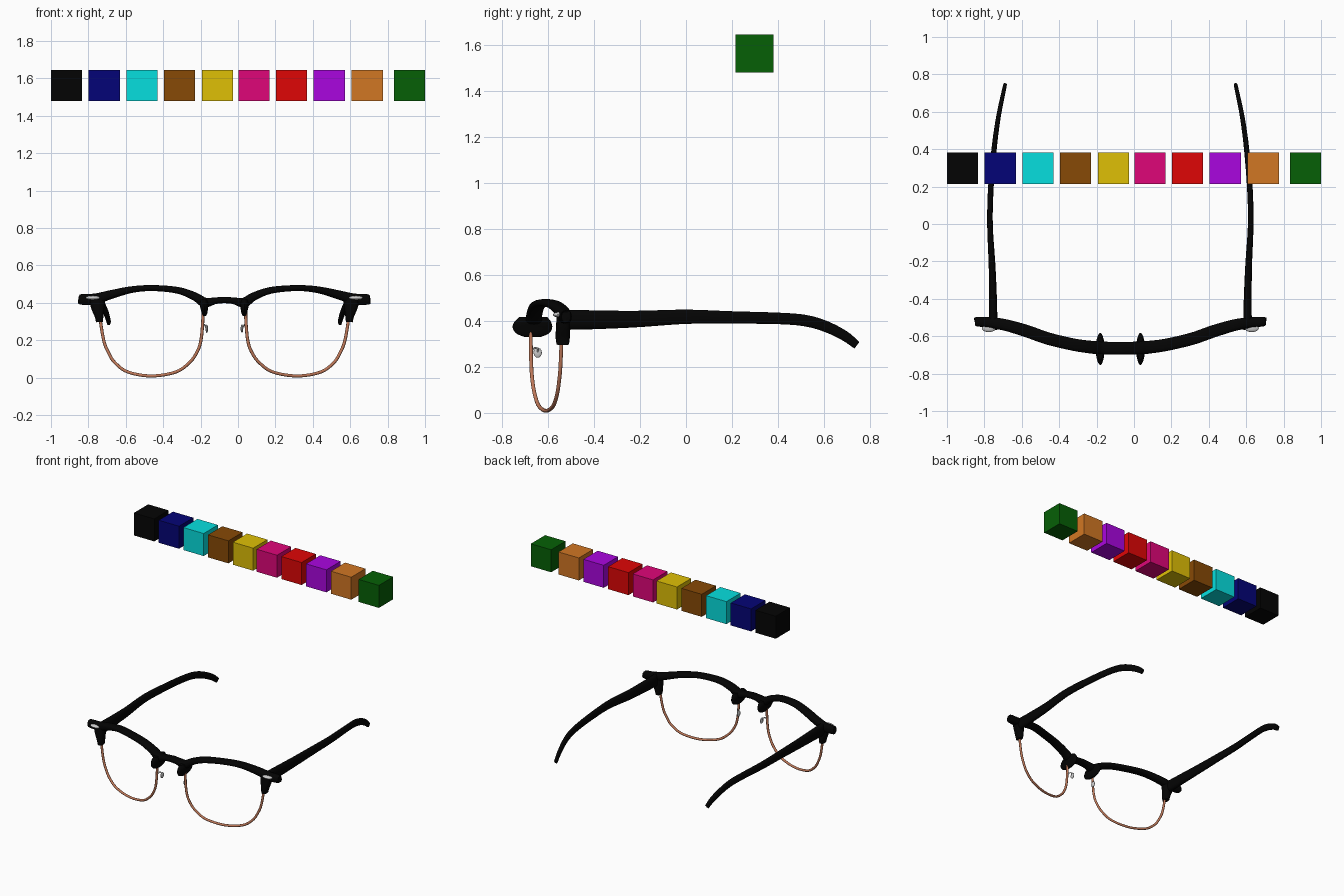
import bpy, bmesh, math
from mathutils import Vector

if "Cube" in bpy.data.objects:
    bpy.data.objects.remove(bpy.data.objects["Cube"])

CX = -0.073  # middle of the glasses


def material(name, rgb):
    m = bpy.data.materials.new(name)
    m.diffuse_color = [(c / 255) ** 2.2 for c in rgb] + [1]
    m.use_nodes = True
    m.node_tree.nodes["Principled BSDF"].inputs["Base Color"].default_value = m.diffuse_color
    return m


def finish(name, bm, mat, smooth=True):
    bmesh.ops.recalc_face_normals(bm, faces=bm.faces)
    me = bpy.data.meshes.new(name)
    bm.to_mesh(me)
    bm.free()
    ob = bpy.data.objects.new(name, me)
    bpy.context.collection.objects.link(ob)
    if mat:
        me.materials.append(mat)
    if smooth:
        bpy.ops.object.select_all(action='DESELECT')
        ob.select_set(True)
        bpy.context.view_layer.objects.active = ob
        bpy.ops.object.shade_smooth_by_angle(angle=math.radians(45))
    return ob


def spline(pts, n):
    # Catmull-Rom through rows of any width
    p = [Vector(q) for q in pts]
    p = [2 * p[0] - p[1]] + p + [2 * p[-1] - p[-2]]
    out = []
    for i in range(1, len(p) - 2):
        a, b, c, d = p[i - 1:i + 3]
        for k in range(n):
            t = k / n
            out.append(0.5 * (2 * b + (c - a) * t + (2 * a - 5 * b + 4 * c - d) * t * t
                              + (3 * b - a - 3 * c + d) * t ** 3))
    return out + [p[-2]]


def loft(name, rows, mat, n=6, sides=20, power=2.6, side_axis=None):
    # rows: x, y, z, half width, half height
    rows = spline(rows, n)
    pos = [Vector(r[:3]) for r in rows]
    bm = bmesh.new()
    rings = []
    for i, r in enumerate(rows):
        t = (pos[min(i + 1, len(pos) - 1)] - pos[max(i - 1, 0)]).normalized()
        side = Vector(side_axis) if side_axis else t.cross(Vector((0, 0, 1))).normalized()
        up = side.cross(t).normalized()
        ring = []
        for k in range(sides):
            a = 2 * math.pi * k / sides
            c, s = math.cos(a), math.sin(a)
            u = math.copysign(abs(c) ** (2 / power), c) * r[3]
            v = math.copysign(abs(s) ** (2 / power), s) * r[4]
            ring.append(bm.verts.new(pos[i] + side * u + up * v))
        rings.append(ring)
    for a, b in zip(rings, rings[1:]):
        for k in range(sides):
            j = (k + 1) % sides
            bm.faces.new((a[k], a[j], b[j], b[k]))
    bm.faces.new(rings[0])
    bm.faces.new(rings[-1])
    return finish(name, bm, mat)


def ellipsoid(name, loc, radii, mat):
    bm = bmesh.new()
    bmesh.ops.create_uvsphere(bm, u_segments=20, v_segments=12, radius=1)
    bmesh.ops.scale(bm, vec=radii, verts=bm.verts)
    bmesh.ops.translate(bm, vec=loc, verts=bm.verts)
    return finish(name, bm, mat)


black = material("black", (12, 12, 12))
copper = material("copper", (190, 120, 90))
silver = material("silver", (190, 190, 190))

# brow bar: half profile mirrored across the bridge
half = [(0.05, -0.664, 0.411, 0.033, 0.018), (0.105, -0.662, 0.402, 0.036, 0.026),
        (0.16, -0.658, 0.435, 0.034, 0.022), (0.25, -0.645, 0.467, 0.033, 0.018),
        (0.385, -0.613, 0.479, 0.033, 0.016), (0.5, -0.573, 0.470, 0.033, 0.018),
        (0.61, -0.541, 0.443, 0.031, 0.024), (0.69, -0.528, 0.421, 0.029, 0.029),
        (0.765, -0.522, 0.418, 0.025, 0.028), (0.778, -0.522, 0.418, 0.019, 0.021)]
rows = [(CX - r[0], *r[1:]) for r in reversed(half)]
rows += [(CX, -0.664, 0.415, 0.033, 0.017)] + [(CX + r[0], *r[1:]) for r in half]
loft("brow_bar", rows, black)

for s, label in ((-1, "left"), (1, "right")):
    def X(u):
        return CX + s * u

    # flared nose tab under the brow
    loft(label + "_nose_tab",
         [(X(0.108), -0.664, 0.418, 0.06, 0.018), (X(0.108), -0.667, 0.395, 0.08, 0.024),
          (X(0.107), -0.668, 0.37, 0.086, 0.02), (X(0.106), -0.667, 0.345, 0.07, 0.015),
          (X(0.106), -0.667, 0.33, 0.035, 0.008)],
         black, power=2, side_axis=(0, 1, 0))
    # outer tab holding the rim
    loft(label + "_end_tab",
         [(X(0.68), -0.532, 0.43, 0.03, 0.045), (X(0.677), -0.534, 0.38, 0.031, 0.037),
          (X(0.67), -0.536, 0.33, 0.031, 0.024), (X(0.668), -0.536, 0.297, 0.027, 0.018)],
         black, side_axis=(0, 1, 0))
    # temple arm
    loft(label + "_temple",
         [(X(0.68), -0.53, 0.405, 0.023, 0.044), (X(0.681), -0.4, 0.405, 0.021, 0.041),
          (X(0.686), -0.22, 0.408, 0.018, 0.036), (X(0.697), 0, 0.418, 0.015, 0.031),
          (X(0.692), 0.2, 0.415, 0.015, 0.027), (X(0.675), 0.4, 0.411, 0.014, 0.025),
          (X(0.66), 0.52, 0.401, 0.013, 0.025), (X(0.645), 0.61, 0.375, 0.012, 0.024),
          (X(0.628), 0.69, 0.335, 0.011, 0.022), (X(0.617), 0.742, 0.295, 0.01, 0.018)],
         black)
    # wire rim
    rim = [(0.115, 0.39), (0.115, 0.31), (0.125, 0.2), (0.147, 0.135), (0.187, 0.08),
           (0.26, 0.03), (0.39, 0.009), (0.515, 0.03), (0.585, 0.08), (0.62, 0.135),
           (0.645, 0.2), (0.665, 0.32), (0.668, 0.37)]
    loft(label + "_rim",
         [(X(u), -0.675 + (u - 0.115) * 0.243, z, 0.0085, 0.0085) for u, z in rim],
         copper, sides=10, power=2, side_axis=(-s * 0.236, 0.972, 0))
    # nose pad and its bent arm
    ellipsoid(label + "_nose_pad", (X(0.094), -0.645, 0.262), (0.007, 0.018, 0.022), silver)
    loft(label + "_pad_arm",
         [(X(0.118), -0.674, 0.262, 0.004, 0.004), (X(0.112), -0.66, 0.282, 0.004, 0.004),
          (X(0.104), -0.645, 0.28, 0.004, 0.004), (X(0.096), -0.645, 0.262, 0.004, 0.004)],
         silver, sides=8, power=2, side_axis=(0, 1, 0))
    # oval rivet
    ellipsoid(label + "_rivet", (X(0.703), -0.556, 0.427), (0.038, 0.022, 0.011), silver)

# row of colour sample cubes
swatches = [("black", (12, 12, 12), -0.917), ("navy", (12, 12, 118), -0.715),
            ("cyan", (14, 222, 222), -0.514), ("brown", (134, 75, 14), -0.312),
            ("yellow", (222, 190, 14), -0.11), ("pink", (222, 14, 120), 0.085),
            ("red", (222, 14, 14), 0.286), ("purple", (168, 14, 222), 0.488),
            ("orange", (208, 118, 40), 0.691), ("green", (14, 96, 14), 0.917)]
for name, rgb, x in swatches:
    bm = bmesh.new()
    bmesh.ops.create_cube(bm, size=0.166)
    bmesh.ops.translate(bm, vec=(x, 0.298, 1.563), verts=bm.verts)
    finish(name + "_swatch_cube", bm, material(name + "_swatch", rgb), smooth=False)
